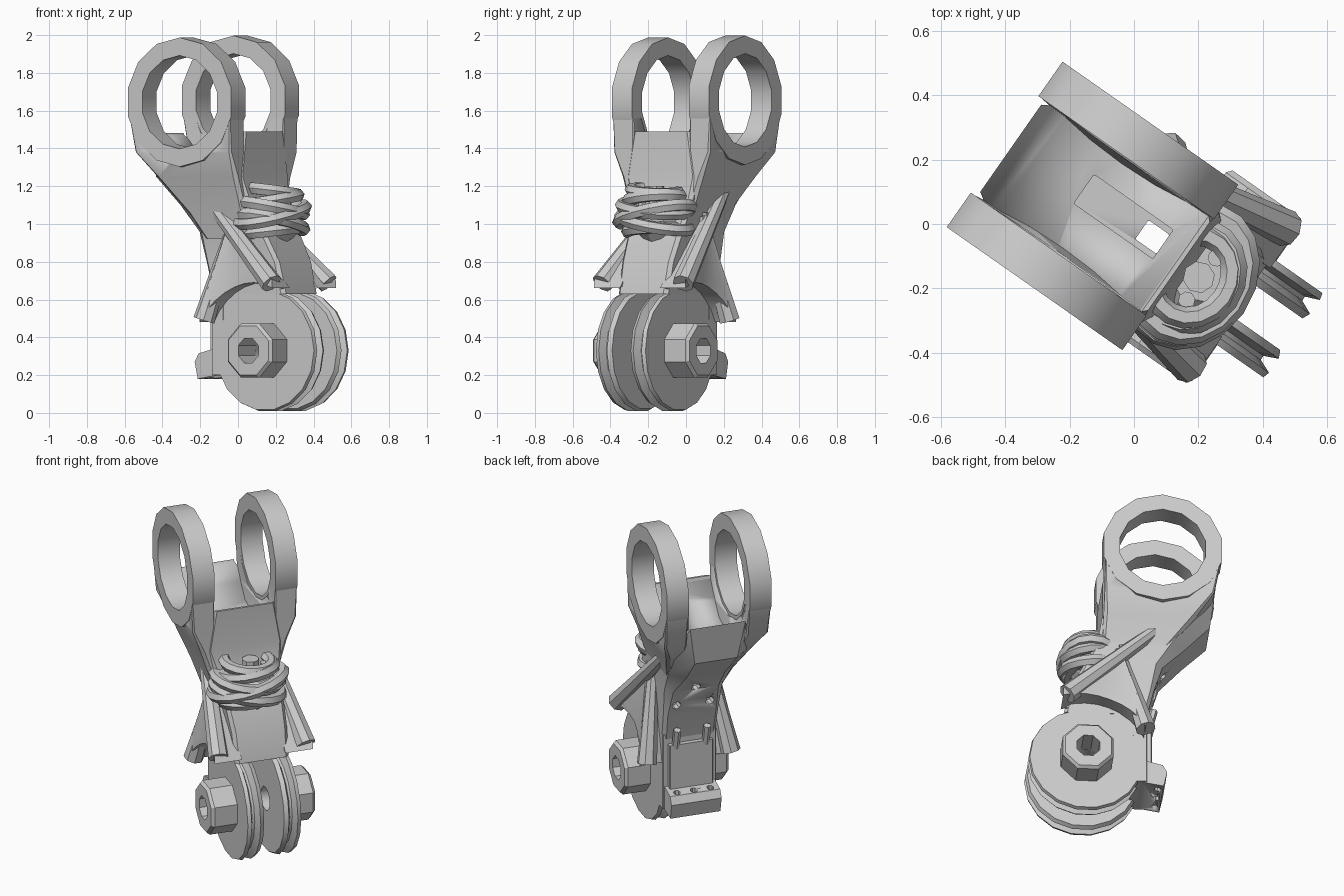
import bpy, bmesh, math
from mathutils import Vector, Matrix

if "Cube" in bpy.data.objects:
    bpy.data.objects.remove(bpy.data.objects["Cube"])

TURN = math.radians(-35)      # whole linkage is turned about z
grey = bpy.data.materials.new("plain_grey")
grey.use_nodes = True
grey.diffuse_color = (0.6, 0.6, 0.6, 1)
grey.node_tree.nodes["Principled BSDF"].inputs["Base Color"].default_value = (0.6, 0.6, 0.6, 1)


def finish(name, bm):
    bmesh.ops.recalc_face_normals(bm, faces=bm.faces)
    me = bpy.data.meshes.new(name)
    bm.to_mesh(me)
    bm.free()
    me.materials.append(grey)
    ob = bpy.data.objects.new(name, me)
    bpy.context.collection.objects.link(ob)
    ob.rotation_euler.z = TURN
    bpy.context.view_layer.objects.active = ob
    bpy.ops.object.select_all(action='DESELECT')
    ob.select_set(True)
    bpy.ops.object.shade_smooth_by_angle(angle=math.radians(32))
    return ob


def loft(name, loops, closed=False):
    """Skin a row of equal-length point loops; cap the ends unless closed."""
    bm = bmesh.new()
    rows = [[bm.verts.new(p) for p in loop] for loop in loops]
    n = len(rows[0])
    pairs = list(zip(rows, rows[1:])) + ([(rows[-1], rows[0])] if closed else [])
    for a, b in pairs:
        for i in range(n):
            j = (i + 1) % n
            bm.faces.new((a[i], a[j], b[j], b[i]))
    if not closed:
        bm.faces.new(rows[0])
        bm.faces.new(rows[-1])
    return finish(name, bm)


def section(z, u0, u1, v0, v1, c=0.02, back=None):
    """Rectangle at height z with chamfered front and back corners."""
    b = c if back is None else back
    return [(u0 + b, v0, z), (u1 - c, v0, z), (u1, v0 + c, z), (u1, v1 - c, z),
            (u1 - c, v1, z), (u0 + b, v1, z), (u0, v1 - b, z), (u0, v0 + b, z)]


def lathe(name, profile, centre, sides, phase=0.0):
    """Revolve a closed (v, radius) outline about a cross pin through centre (u, z)."""
    loops = []
    for v, r in profile:
        loops.append([(centre[0] + r * math.cos(phase + math.tau * i / sides), v,
                       centre[1] + r * math.sin(phase + math.tau * i / sides))
                      for i in range(sides)])
    return loft(name, loops, closed=True)


def rod(name, a, b, r1, r2, sides=6):
    a, b = Vector(a), Vector(b)
    d = b - a
    bm = bmesh.new()
    m = Matrix.Translation((a + b) / 2) @ d.to_track_quat('Z', 'Y').to_matrix().to_4x4()
    bmesh.ops.create_cone(bm, cap_ends=True, segments=sides, radius1=r1, radius2=r2,
                          depth=d.length, matrix=m)
    return finish(name, bm)


def box(name, u0, u1, v0, v1, z0, z1):
    return loft(name, [section(z, u0, u1, v0, v1, 0.004) for z in (z0, z1)])


def cut(ob, cutters):
    for c in cutters:
        c.hide_render = True
        mod = ob.modifiers.new("cut", 'BOOLEAN')
        mod.operation, mod.solver, mod.object = 'DIFFERENCE', 'EXACT', c
        bpy.context.view_layer.objects.active = ob
        bpy.ops.object.modifier_apply(modifier=mod.name)
        bpy.data.objects.remove(c)


EYE_U = -0.138            # upper ring centre
PIN = (0.285, 0.33)       # lower pin centre
SHIFT = -0.028            # the upper fork sits slightly off centre

# Main body: tapered column with a scooped saddle between the rings
body = loft("main_body", [
    section(0.63, -0.06, 0.41, -0.16, 0.16),
    section(0.80, -0.10, 0.37, -0.165, 0.165),
    section(0.96, -0.15, 0.29, -0.18, 0.17, back=0.04),
    section(1.10, -0.28, 0.22, -0.21, 0.18, back=0.08),
    section(1.25, -0.42, 0.195, -0.255, 0.20, back=0.10),
    section(1.49, -0.45, 0.19, -0.215, 0.16)])
cutters = [
    rod("saddle_cutter", (EYE_U, -0.4, 1.65), (EYE_U, 0.4, 1.65), 0.355, 0.355, 18),
    box("pocket_cutter", -0.19, 0.11, -0.055, 0.055, 1.2, 1.5),
    box("shaft_cutter", 0.03, 0.11, -0.036, 0.036, 0.5, 1.4)]
for v, z in ((0, 0.98), (-0.1, 0.86), (0.1, 0.86)):
    cutters.append(rod("back_hole_cutter", (-0.4, v, z), (-0.06, v, z), 0.026, 0.026, 8))
cut(body, cutters)

for s, side in ((1, "left"), (-1, "right")):
    def span(a, b):
        return sorted((SHIFT + s * a, SHIFT + s * b))
    # Upper fork arm and ring
    eye = (EYE_U, 1.655 if s > 0 else 1.645)
    arm = loft("fork_arm_" + side, [
        section(0.92, -0.08, 0.23, *span(0.08, 0.165)),
        section(1.06, -0.17, 0.20, *span(0.11, 0.20)),
        section(1.25, -0.33, 0.19, *span(0.15, 0.26)),
        section(1.38, -0.43, 0.188, *span(0.178, 0.31), c=0.01),
        section(1.56, -0.462, 0.186, *span(0.183, 0.314), c=0.004)])
    cut(arm, [rod("eye_cutter", (EYE_U, -0.6, eye[1]), (EYE_U, 0.6, eye[1]), 0.27, 0.27, 14)])
    a, b = span(0.183, 0.314)
    lathe("fork_ring_" + side, [(a, 0.247), (a, 0.342), (b, 0.342), (b, 0.247)], eye, 14,
          math.pi / 14)

    # Lower clevis disc with a grooved rim, and the cheek joining it to the body
    lathe("clevis_disc_" + side,
          [(s * v, r) for v, r in ((0.06, 0.07), (0.06, 0.312), (0.085, 0.324), (0.105, 0.28),
                                   (0.12, 0.28), (0.138, 0.324), (0.16, 0.318), (0.16, 0.07))],
          PIN, 18)
    cheek = sorted((s * 0.062, s * 0.158))
    loft("clevis_cheek_" + side, [section(0.5, -0.04, 0.05, *cheek, c=0.004),
                                  section(0.66, -0.06, 0.40, *cheek, c=0.004)])
    # Octagonal pin head with a socket
    lathe("pin_head_" + side,
          [(s * v, r) for v, r in ((0.15, 0.07), (0.15, 0.155), (0.295, 0.155),
                                   (0.312, 0.14), (0.312, 0.07))], PIN, 8, math.pi / 8)

    # Flared skirt arching over the disc, hung between two bars
    front_bar = [Vector((-0.13, s * 0.165, 1.2)), Vector((0.40, s * 0.262, 0.685))]
    back_bar = [Vector((0.10, s * 0.16, 1.04)), Vector((-0.045, s * 0.25, 0.49))]
    loops = []
    for i in range(9):
        t = i / 8
        ang = math.radians(67 + 88 * t)
        u, z = PIN[0] + 0.36 * math.cos(ang), PIN[1] + 0.36 * math.sin(ang)
        flare = 0.255 + 0.04 * abs(2 * t - 1) ** 1.5
        top = Vector((0.08 + 0.02 * t, s * 0.14, 1.06))
        loops.append([top, (u, s * 0.13, z), (u, s * flare, z),
                      (u, s * flare, z + 0.04), top + Vector((0, s * 0.06, 0))])
    loft("skirt_" + side, loops)
    rod("skirt_front_bar_" + side, *front_bar, 0.035, 0.058, 8)
    rod("skirt_back_bar_" + side, *back_bar, 0.03, 0.058, 8)

# Web behind the clevis gap, back plate and rods
box("clevis_web", -0.06, 0.02, -0.16, 0.16, 0.2, 0.66)
box("back_plate", -0.09, -0.04, -0.13, 0.13, 0.3, 0.6)
for v in (-0.09, 0.09):
    rod("back_rod", (-0.075, v, 0.58), (-0.105, v, 0.7), 0.022, 0.022)

# Sloped hinge block with three drilled holes
outline = [(-0.03, 0.2), (-0.155, 0.18), (-0.175, 0.27), (-0.15, 0.315), (-0.03, 0.345)]
block = loft("hinge_block", [[(u, v, z) for u, z in outline] for v in (-0.15, 0.15)])
cut(block, [rod("hinge_hole_cutter", (-0.125, v, 0.1), (-0.125, v, 0.4), 0.02, 0.02, 8)
            for v in (-0.1, 0, 0.1)])

# Post on the front carrying three pegs
post = [(0.87, 0.03), (0.95, 0.11), (1.06, 0.13), (1.09, 0.1)]
loft("rope_post", [[(0.25 + r * math.cos(math.tau * i / 8), r * math.sin(math.tau * i / 8), z)
                    for i in range(8)] for z, r in post])
for u, v, top, r in ((0.26, -0.02, 1.2, 0.05), (0.27, 0.06, 1.17, 0.027), (0.27, -0.1, 1.17, 0.027)):
    rod("rope_peg", (u, v, 1.0), (u, v, top), r, r, 8)

# Rope wound around the post: height, radius, widening and tilt of each turn
ropes = [(0.965, 0.135, 1.15, 4, -5), (1.01, 0.16, 1.25, -12, 4), (1.05, 0.165, 1.3, 13, -4),
         (1.085, 0.16, 1.2, -8, 7), (1.13, 0.135, 1.15, 7, -6), (1.175, 0.12, 1.12, -5, 5)]
for z, r, wide, tilt_u, tilt_v in ropes:
    m = (Matrix.Translation((0.24, -0.03, z)) @ Matrix.Rotation(math.radians(tilt_u), 4, 'X')
         @ Matrix.Rotation(math.radians(tilt_v), 4, 'Y'))
    loops = []
    for i in range(13):
        a = math.radians(-126 + 21 * i)      # the ends sink into the body
        loops.append([m @ Vector(((r + 0.034 * math.cos(b)) * math.cos(a),
                                  (r * wide + 0.034 * math.cos(b)) * math.sin(a),
                                  0.034 * math.sin(b)))
                      for b in (math.tau * k / 6 for k in range(6))])
    loft("rope_coil", loops)
